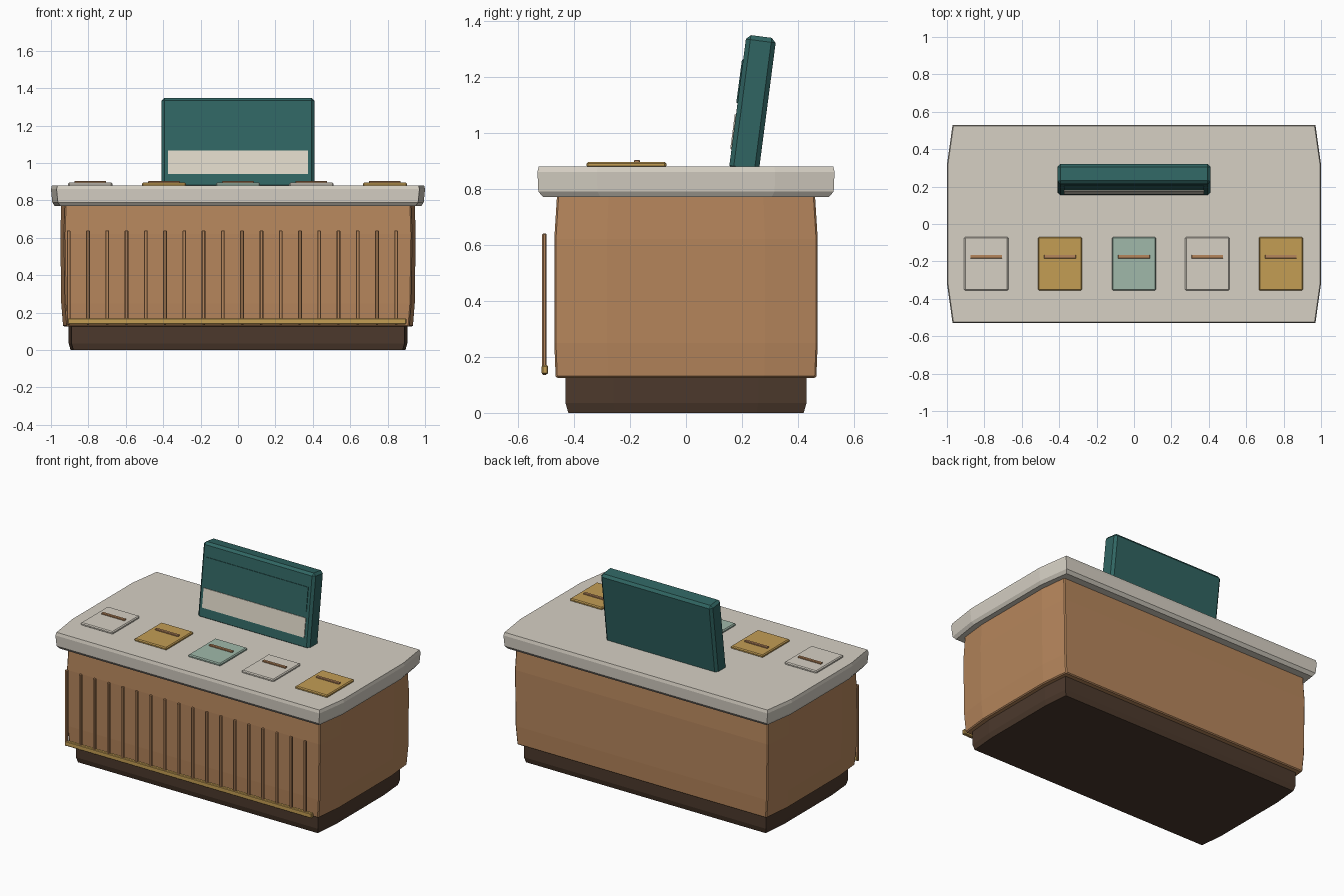
import bpy, bmesh, math
from mathutils import Matrix, Vector

if "Cube" in bpy.data.objects:
    bpy.data.objects.remove(bpy.data.objects["Cube"])


def material(name, r, g, b):
    m = bpy.data.materials.new(name)
    lin = [((c / 255 + 0.055) / 1.055) ** 2.4 for c in (r, g, b)]
    m.diffuse_color = (*lin, 1)
    m.use_nodes = True
    m.node_tree.nodes["Principled BSDF"].inputs["Base Color"].default_value = m.diffuse_color
    return m


WOOD = material("warm_wood", 182, 134, 92)
DARK = material("dark_brown", 76, 57, 44)
STONE = material("pale_stone", 214, 208, 196)
CREAM = material("cream", 224, 217, 201)
TEAL = material("deep_teal", 48, 101, 98)
GOLD = material("gold", 195, 157, 84)
MINT = material("mint", 160, 185, 170)


def finish(bm, name, mat, bevel=0.0, matrix=None):
    bmesh.ops.recalc_face_normals(bm, faces=bm.faces)
    if matrix:
        bm.transform(matrix)
    me = bpy.data.meshes.new(name)
    bm.to_mesh(me)
    bm.free()
    me.materials.append(mat)
    ob = bpy.data.objects.new(name, me)
    bpy.context.collection.objects.link(ob)
    if bevel:
        mod = ob.modifiers.new("bevel", 'BEVEL')
        mod.width, mod.segments = bevel, 1
    return ob


def box(name, lo, hi, mat, bevel=0.0, matrix=None):
    bm = bmesh.new()
    bmesh.ops.create_cube(bm, size=1)
    lo, hi = Vector(lo), Vector(hi)
    for v in bm.verts:
        v.co = (lo + hi) / 2 + v.co * (hi - lo)
    return finish(bm, name, mat, bevel, matrix)


def loft(name, rings, mat, bulge, bevel):
    """Stack of slightly bowed rectangles; each ring is (z, half x, half y)."""
    bm = bmesh.new()
    loops = []
    for z, x, y in rings:
        c = x - bulge
        pts = [(c, -y), (x, -y * .6), (x, y * .6), (c, y),
               (-c, y), (-x, y * .6), (-x, -y * .6), (-c, -y)]
        loops.append([bm.verts.new((px, py, z)) for px, py in pts])
    for a, b in zip(loops, loops[1:]):
        for i in range(8):
            j = (i + 1) % 8
            bm.faces.new((a[i], a[j], b[j], b[i]))
    bm.faces.new(loops[0])
    bm.faces.new(loops[-1])
    return finish(bm, name, mat, bevel)


# Counter: recessed plinth, wooden body, overhanging top
loft("plinth", [(0, .895, .42), (.035, .905, .43), (.14, .905, .43)], DARK, .015, 0)
loft("counter_body", [(.125, .935, .465), (.25, .945, .47), (.62, .95, .47), (.78, .945, .46)],
     WOOD, .02, .006)
loft("counter_top", [(.77, .98, .51), (.79, .993, .527), (.86, 1.0, .53), (.88, .995, .525)],
     STONE, .03, 0)

# Vertical slats and the foot rail on the front
for i in range(18):
    x = -.905 + i * .103
    box("front_slat", (x - .010, -.513, .135), (x + .010, -.497, .64), WOOD, .004)
box("foot_rail", (-.91, -.515, .138), (.90, -.492, .17), GOLD, .004)

# Tilted display board with two front panels
tilt = Matrix.Translation((0, .207, .87)) @ Matrix.Rotation(-.13, 4, 'X')
box("display_board", (-.41, -.0535, -.01), (.41, .0535, .477), TEAL, .016, tilt)
box("upper_panel", (-.375, -.058, .23), (.375, -.05, .386), TEAL, 0, tilt)
box("lower_panel", (-.375, -.058, .064), (.375, -.05, .19), CREAM, 0, tilt)

# Row of trays, each with a thin handle strip
for x, mat in zip((-.79, -.396, 0, .392, .785), (STONE, GOLD, MINT, STONE, GOLD)):
    box("tray", (x - .118, -.355, .875), (x + .118, -.07, .895), mat, .006)
    box("tray_strip", (x - .085, -.185, .89), (x + .085, -.165, .903), WOOD, .002)
